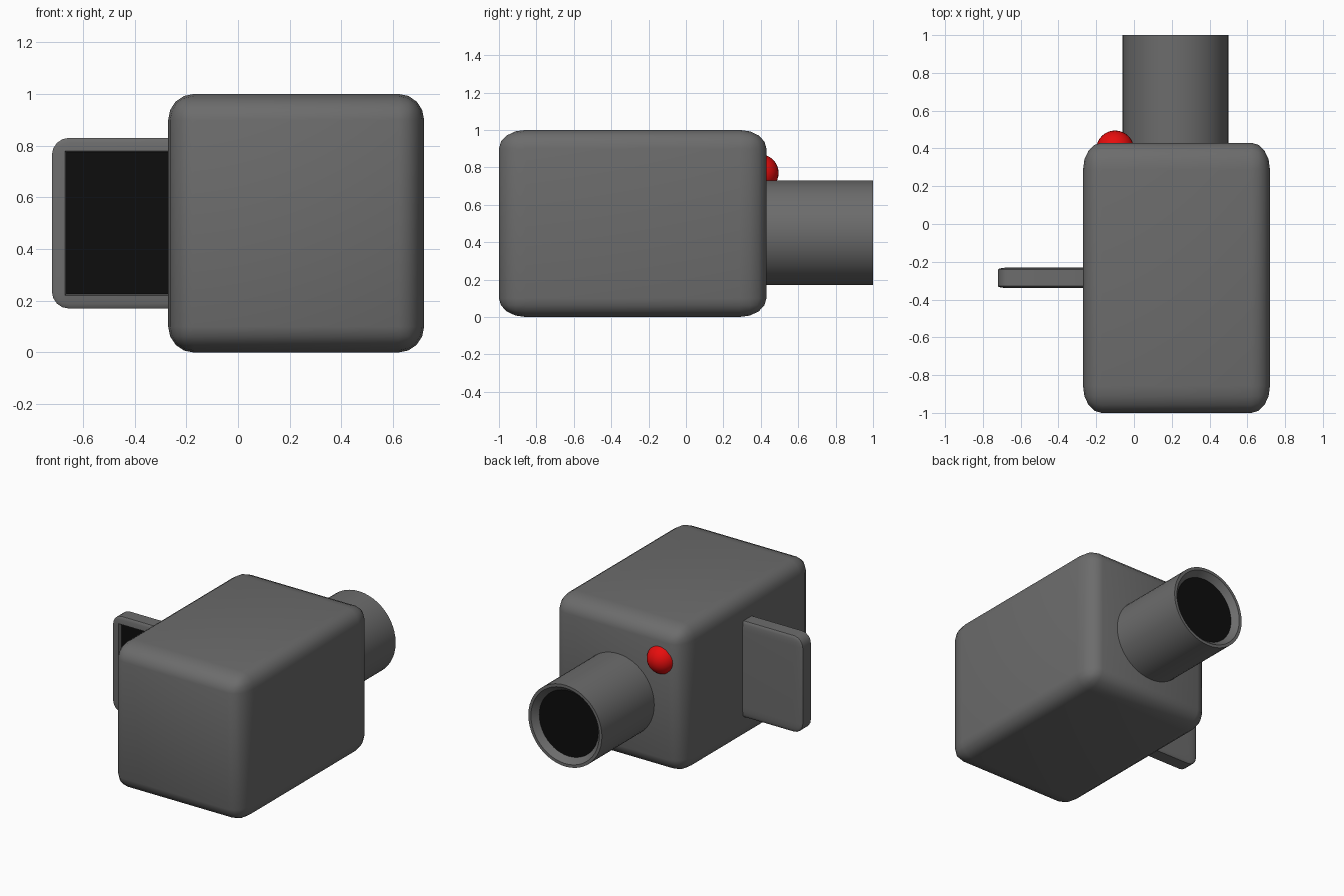
import bpy, bmesh, math
from mathutils import Matrix, Vector

default = bpy.data.objects.get("Cube")
if default:
    bpy.data.objects.remove(default, do_unlink=True)


def material(name, color):
    m = bpy.data.materials.new(name)
    m.use_nodes = True
    m.diffuse_color = color
    m.node_tree.nodes["Principled BSDF"].inputs["Base Color"].default_value = color
    return m


grey = material("dark grey casing", (0.15, 0.15, 0.15, 1))
black = material("black glass", (0.004, 0.004, 0.004, 1))
red = material("red light", (0.8, 0.004, 0.004, 1))


def finish(bm, name, mats, angle=40):
    mesh = bpy.data.meshes.new(name)
    bmesh.ops.recalc_face_normals(bm, faces=bm.faces)
    bm.to_mesh(mesh)
    bm.free()
    for m in mats:
        mesh.materials.append(m)
    obj = bpy.data.objects.new(name, mesh)
    bpy.context.collection.objects.link(obj)
    bpy.ops.object.select_all(action='DESELECT')
    obj.select_set(True)
    bpy.context.view_layer.objects.active = obj
    bpy.ops.object.shade_smooth_by_angle(angle=math.radians(angle))
    return obj


def rounded_box(low, high):
    """Unit cube with rounded edges, stretched to fill the given bounds."""
    low, high = Vector(low), Vector(high)
    bm = bmesh.new()
    bmesh.ops.create_cube(bm, size=1)
    bmesh.ops.bevel(bm, geom=bm.edges[:], offset=0.1, segments=4,
                    profile=0.5, affect='EDGES')
    bmesh.ops.scale(bm, vec=high - low, verts=bm.verts)
    bmesh.ops.translate(bm, vec=(low + high) / 2, verts=bm.verts)
    return bm


# Camera body
finish(rounded_box((-0.27, -1, 0), (0.72, 0.43, 1)), "camera_body", [grey])

# Side screen with a recessed black display on its front
bm = rounded_box((-0.72, -0.34, 0.17), (-0.06, -0.23, 0.83))
bm.normal_update()
front = max((f for f in bm.faces if f.normal.y < -0.99), key=lambda f: f.calc_area())
# widen the flat front before insetting so the border stays narrow
center = front.calc_center_median()
bmesh.ops.scale(bm, vec=(1.06, 1, 1.06), verts=front.verts,
                space=Matrix.Translation(-center))
bmesh.ops.inset_region(bm, faces=[front], thickness=0.008, depth=-0.02)
front.material_index = 1
finish(bm, "side_screen", [grey, black])

# Lens barrel: lathe profile of (radius, y), ending in a recessed glass disc
profile = [(0.28, 0.38), (0.28, 1), (0.26, 1), (0.225, 0.96)]
sides = 48
bm = bmesh.new()
rings = []
for r, y in profile:
    rings.append([bm.verts.new((0.22 + r * math.cos(a), y, 0.45 + r * math.sin(a)))
                  for a in (math.tau * i / sides for i in range(sides))])
for a, b in zip(rings, rings[1:]):
    for i in range(sides):
        j = (i + 1) % sides
        bm.faces.new((a[i], a[j], b[j], b[i]))
bm.faces.new(rings[0])
bm.faces.new(rings[-1]).material_index = 1
finish(bm, "lens_barrel", [grey, black])

# Recording light
bm = bmesh.new()
bmesh.ops.create_uvsphere(bm, u_segments=32, v_segments=16, radius=0.1,
                          matrix=Matrix.Translation((-0.1, 0.395, 0.77)))
finish(bm, "recording_light", [red])
